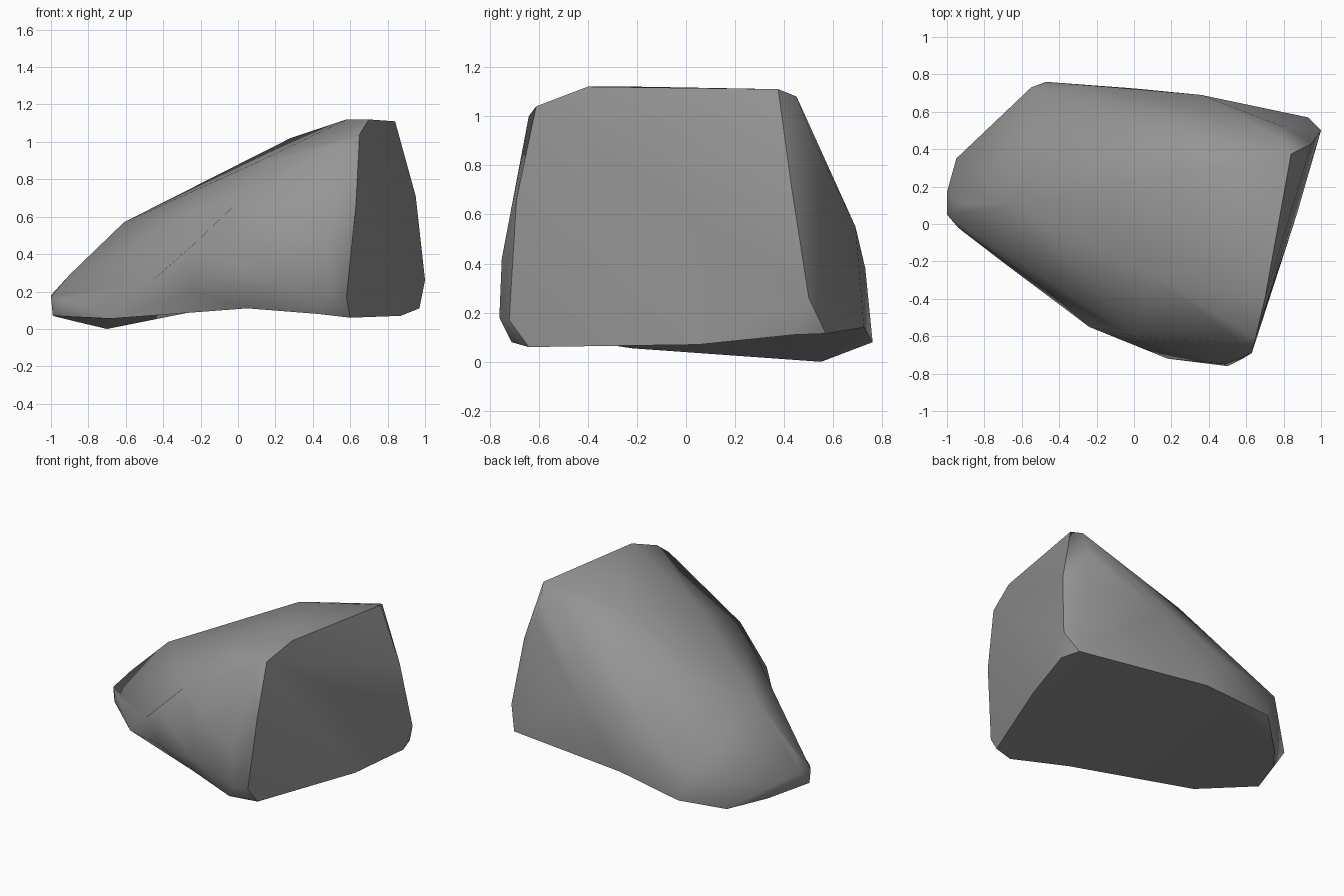
import bpy
import bmesh

default_cube = bpy.data.objects.get("Cube")
if default_cube:
    bpy.data.objects.remove(default_cube, do_unlink=True)


def make_material(name, colour):
    material = bpy.data.materials.new(name)
    material.use_nodes = True
    material.diffuse_color = colour
    shader = material.node_tree.nodes["Principled BSDF"]
    shader.inputs["Base Color"].default_value = colour
    shader.inputs["Roughness"].default_value = 0.9
    return material


# Rim of the underside, going round the stone
base_rim = [
    (.6, -.64, .06), (.43, -.71, .08), (.05, -.58, .11), (-.27, -.42, .09),
    (-.68, -.22, .055), (-.7, .55, 0), (-.47, .76, .08),
    (0, .725, .14), (.93, .57, .115), (.97, .44, .11), (.87, .05, .07),
]

# Outline of the broad split face above the rim
split_face = [
    (.58, -.72, .17), (.63, -.69, .66), (.65, -.61, 1.04), (.7, -.4, 1.12),
    (.84, .375, 1.11), (.95, .43, .71), (1, .5, .26),
]

# Sloping crest running from the summit down to the nose
crest = [
    (.58, -.19, 1.12), (.28, .28, 1.02), (.1, -.28, .89), (-.61, .1, .57),
    (-.9, .1, .29), (-1, .05, .17), (-1, .17, .18), (-.94, -.02, .16),
    (-.99, .05, .07), (-.87, .34, .04),
]

# Bulging front flank
front_flank = [
    (.5, -.76, .18), (.48, -.75, .42), (.58, -.64, 1), (.28, -.62, .83),
    (.18, -.72, .26), (0, -.6, .68), (-.24, -.55, .45), (-.24, -.55, .21),
]

# Steep rear flank
rear_flank = [
    (.8, .45, 1.08), (.8, .52, .9), (.36, .69, .55), (.05, .5, .79),
    (-.1, .73, .38), (-.55, .73, .26), (-.95, .35, .17),
]

# Shallow hollow low on the front flank: wrapped position, sunken position
hollow = ((-.53, -.39, .3), (-.47, -.35, .25))


def face_region(face):
    """Tell the split face and the underside from the worn surface."""
    if face.normal.x > .8:
        return "split"
    if face.normal.z < -.75:
        return "underside"
    return "worn"


def build_stone(name, rim, upper_groups, dent, material):
    """Wrap a skin round the outline points, then sink the hollow places."""
    bm = bmesh.new()
    moves = [(bm.verts.new((x, y, 0)), (x, y, z)) for x, y, z in rim]
    moves.append((bm.verts.new(dent[0]), dent[1]))
    for group in upper_groups:
        for point in group:
            bm.verts.new(point)
    bmesh.ops.convex_hull(bm, input=bm.verts[:])
    for vert, target in moves:
        vert.co = target
    loose = [v for v in bm.verts if not v.link_faces]
    bmesh.ops.delete(bm, geom=loose, context="VERTS")
    bmesh.ops.recalc_face_normals(bm, faces=bm.faces[:])
    bm.normal_update()

    # Soft shading inside each region, crisp edges between regions
    for face in bm.faces:
        face.smooth = True
    for edge in bm.edges:
        edge.smooth = len({face_region(f) for f in edge.link_faces}) == 1

    mesh = bpy.data.meshes.new(name)
    bm.to_mesh(mesh)
    bm.free()
    mesh.materials.append(material)
    stone = bpy.data.objects.new(name, mesh)
    bpy.context.collection.objects.link(stone)


grey_stone = make_material("grey stone", (.3, .3, .3, 1))
build_stone("boulder", base_rim,
            [split_face, crest, front_flank, rear_flank], hollow, grey_stone)
